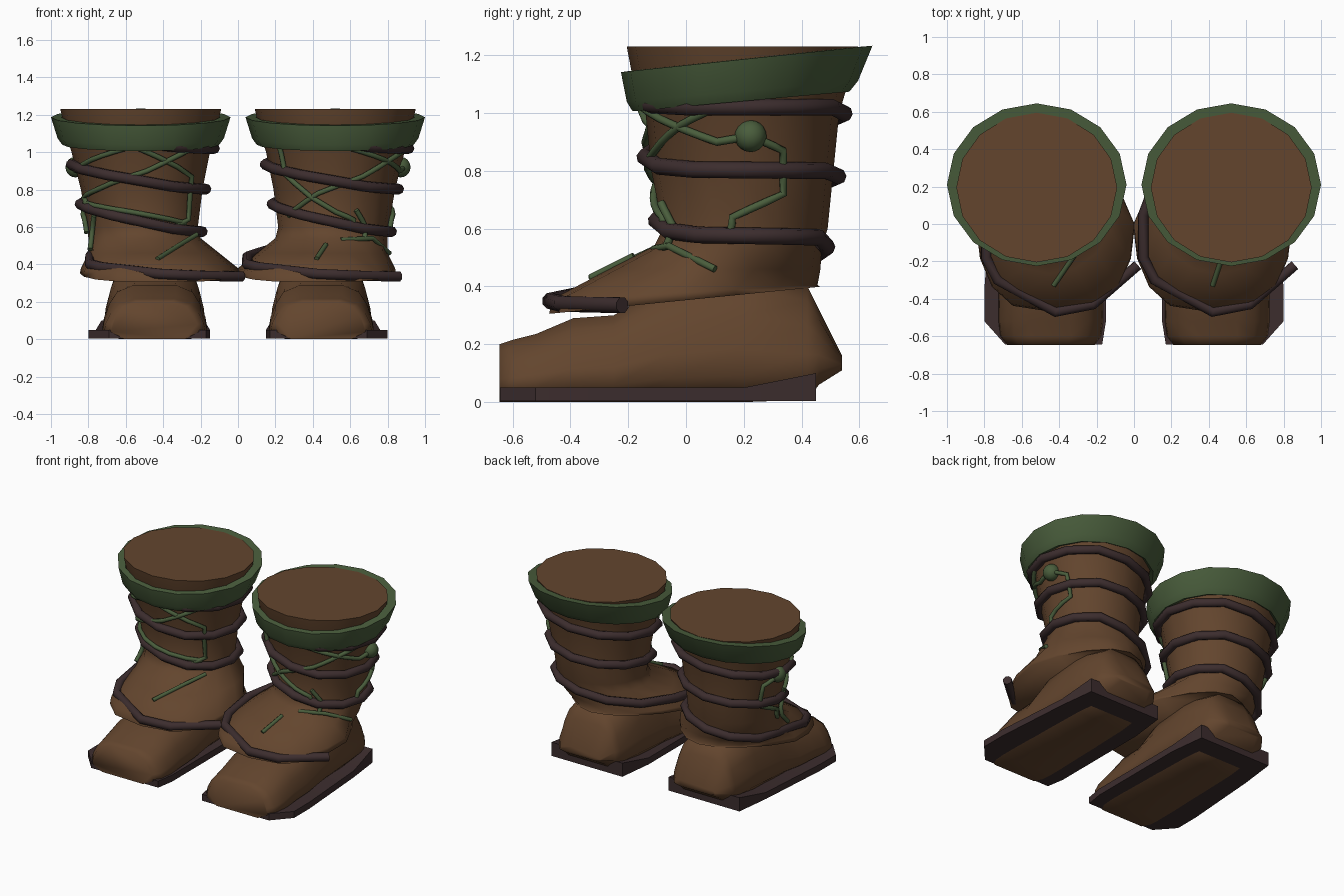
import bpy, bmesh
from math import sin, cos, pi, radians, copysign
from mathutils import Vector

if "Cube" in bpy.data.objects:
    bpy.data.objects.remove(bpy.data.objects["Cube"])


def material(name, rgb):
    m = bpy.data.materials.new(name)
    m.use_nodes = True
    m.diffuse_color = (*rgb, 1)
    bsdf = m.node_tree.nodes["Principled BSDF"]
    bsdf.inputs["Base Color"].default_value = (*rgb, 1)
    bsdf.inputs["Roughness"].default_value = 0.8
    return m


LEATHER = material("brown leather", (0.125, 0.06, 0.027))
GREEN = material("green cloth", (0.067, 0.11, 0.045))
DARK = material("dark strap", (0.045, 0.026, 0.027))
SIDES = 16


def finish(ob, mat, angle):
    ob.data.materials.append(mat)
    bpy.ops.object.select_all(action="DESELECT")
    ob.select_set(True)
    bpy.context.view_layer.objects.active = ob
    if ob.type == "CURVE":
        bpy.ops.object.convert(target="MESH")
    bpy.ops.object.shade_smooth_by_angle(angle=radians(angle))


def loft(name, rings, mat, closed=False, angle=40):
    """Skin a list of rings; cap the ends, or join last to first."""
    bm = bmesh.new()
    vs = [[bm.verts.new(p) for p in r] for r in rings]
    pairs = list(zip(vs, vs[1:]))
    if closed:
        pairs.append((vs[-1], vs[0]))
    else:
        bm.faces.new(vs[0])
        bm.faces.new(vs[-1])
    n = len(vs[0])
    for a, b in pairs:
        for i in range(n):
            j = (i + 1) % n
            bm.faces.new((a[i], a[j], b[j], b[i]))
    bmesh.ops.recalc_face_normals(bm, faces=bm.faces)
    me = bpy.data.meshes.new(name)
    bm.to_mesh(me)
    bm.free()
    ob = bpy.data.objects.new(name, me)
    bpy.context.collection.objects.link(ob)
    finish(ob, mat, angle)


def tube(name, pts, radius, mat):
    cu = bpy.data.curves.new(name, "CURVE")
    cu.dimensions = "3D"
    cu.bevel_depth = radius
    cu.bevel_resolution = 2
    cu.use_fill_caps = True
    sp = cu.splines.new("POLY")
    sp.points.add(len(pts) - 1)
    for p, q in zip(sp.points, pts):
        p.co = (*q, 1)
    ob = bpy.data.objects.new(name, cu)
    bpy.context.collection.objects.link(ob)
    finish(ob, mat, 60)


def oval(s, cx, cy, rx, ry, z, tilt=0, narrow=0, power=1):
    """Tilted oval ring; narrow pinches its back half, power squares its front."""
    ring = []
    for i in range(SIDES):
        a = 2 * pi * i / SIDES
        c = cos(a)
        if sin(a) < 0:
            c = copysign(abs(c) ** power, c)
        w = rx * (1 - narrow * max(0, sin(a)))
        ring.append((s * (cx + w * c), cy + ry * sin(a), z + tilt * ry * sin(a)))
    return ring


def between(table, t):
    """Linear lookup in a list of (position, value) pairs."""
    for (t0, v0), (t1, v1) in zip(table, table[1:]):
        if t <= t1:
            break
    return v0 + (v1 - v0) * (t - t0) / (t1 - t0)


# Shaft sections: z, centre x, centre y, radius x, radius y
SHAFT = [(1.23, .52, .195, .43, .40), (1.1, .52, .19, .40, .37),
         (1.0, .52, .195, .37, .335), (.8, .515, .195, .325, .315),
         (.6, .51, .205, .295, .285), (.54, .5, .18, .30, .29),
         (.46, .45, .10, .35, .365)]


def on_shaft(s, deg, z, lift, flip=True):
    """Point on the shaft at an angle and height; flip mirrors it by side."""
    cx, cy, rx, ry = (between([(row[0], row[k]) for row in SHAFT[::-1]], z)
                      for k in range(1, 5))
    a = radians(deg)
    dx = (rx + lift) * cos(a)
    return Vector((s * (cx + dx) if flip else s * cx + dx, cy + (ry + lift) * sin(a), z))


# Foot stations: y, top, bottom, half width
FOOT = [(-.646, .20, 0, .235), (-.6, .215, 0, .27), (-.52, .235, 0, .28),
        (-.39, .29, 0, .28), (-.25, .30, 0, .275), (-.05, .42, 0, .27),
        (.2, .46, 0, .26), (.42, .40, .008, .235), (.46, .32, .06, .22),
        (.54, .16, .11, .16)]
HALF = [(.68, 0), (1, .2), (.97, .4), (.87, .65), (.72, .87), (.4, 1)]
SECTION = HALF + [(-u, v) for u, v in reversed(HALF)]

# Sole stations: y, inner x, outer x, top
SOLE = [(-.643, .17, .69, .05), (-.52, .15, .8, .05), (-.35, .15, .8, .05),
        (.2, .15, .76, .05), (.45, .18, .73, .1)]

# Laces as angle and height around the shaft
SIDE_LACES = [[(5, .92), (25, .87), (26, .72), (-8, .64), (-10, .57)],
              [(5, .92), (-15, .90), (-45, .96), (-78, 1.02)]]
LACES = {
    "left": [[(-15, 1.02), (-38, .96), (-65, .87), (-105, .78), (-140, .66)],
             [(-140, 1.04), (-138, .88), (-112, .76), (-88, .68), (-70, .64), (-69, .59)],
             [(-68, .69), (-57, .61), (-55, .54)]],
    "right": [[(-85, 1.03), (-140, .87), (-142, .64), (-118, .59)],
              [(-138, 1.03), (-95, .9), (-45, .8), (-20, .76), (-30, .68)],
              [(-20, .73), (-80, .68), (-138, .62)],
              [(-35, .66), (-28, .58), (-20, .48)]]}
FLAP_LACES = {
    "left": [[(.47, -.18, .505), (.42, -.33, .43)],
             [(.55, -.11, .53), (.72, -.06, .54), (.81, .10, .46)]],
    "right": [[(.22, -.04, .56), (.32, -.17, .50), (.43, -.33, .43)]]}
# Strap along the flap edge, relative to the flap centre
FLAP_STRAP = [(-.37, .05, .44), (-.37, -.18, .40), (-.31, -.30, .385),
              (0, -.47, .35), (.2, -.43, .34), (.44, -.22, .335)]
# Height of the winding strap by angle: level outside, falling elsewhere
COIL = [(-90, 1.05), (-50, 1.02), (60, 1.02), (200, .92), (310, .805), (420, .80),
        (560, .71), (670, .58), (780, .57), (870, .47)]

for s, side in ((1, "left"), (-1, "right")):
    # Foot and sole
    loft(side + "_foot", [[(s * (.445 + u * w), y, b + v * (t - b)) for u, v in SECTION]
                          for y, t, b, w in FOOT], LEATHER, angle=75)
    loft(side + "_sole", [[(s * x0, y, .004), (s * x1, y, .004), (s * x1, y, z), (s * x0, y, z)]
                          for y, x0, x1, z in SOLE], DARK)

    # Shaft, flaring into the flap over the foot
    rings = [oval(s, cx, cy, rx, ry, z) for z, cx, cy, rx, ry in SHAFT]
    rings.append(oval(s, .42, -.005, .42, .46, .38, .055, .3, .65))
    rings.append(oval(s, .42, -.005, .425, .468, .352, .1, .3, .65))
    loft(side + "_shaft", rings, LEATHER, angle=100)

    # Flared cloth cuff
    loft(side + "_cuff", [oval(s, .52, .19, .37, .34, 1.06, .09),
                          oval(s, .52, .19, .42, .375, 1.04, .09),
                          oval(s, .52, .195, .445, .40, 1.075, .09),
                          oval(s, .52, .21, .48, .435, 1.187, .105),
                          oval(s, .52, .20, .425, .39, 1.187, .105)],
         GREEN, closed=True)

    # Strap winding down the shaft and around the flap, same hand on both boots
    coil = [on_shaft(s, deg, between(COIL, deg), .018, flip=False)
            for deg in range(-90, 871, 30)]
    coil += [Vector((s * .42 + x, y, z)) for x, y, z in FLAP_STRAP]
    tube(side + "_winding_strap", coil, .029, DARK)

    # Laces: extra points keep each run on the curved surface
    for n, lace in enumerate(SIDE_LACES + LACES[side]):
        pts = [on_shaft(s, *lace[0], .012)]
        for (a0, z0), (a1, z1) in zip(lace, lace[1:]):
            pts += [on_shaft(s, a0 + (a1 - a0) * t, z0 + (z1 - z0) * t, .012)
                    for t in (.33, .67, 1)]
        tube(f"{side}_lace_{n + 1}", pts, .014, GREEN)
    for n, lace in enumerate(FLAP_LACES[side]):
        tube(f"{side}_flap_lace_{n + 1}", [(s * x, y, z) for x, y, z in lace], .013, GREEN)

    # Button
    bpy.ops.mesh.primitive_uv_sphere_add(segments=14, ring_count=10, radius=.055,
                                         location=on_shaft(s, 5, .92, 0))
    button = bpy.context.object
    button.name = side + "_button"
    finish(button, GREEN, 60)
